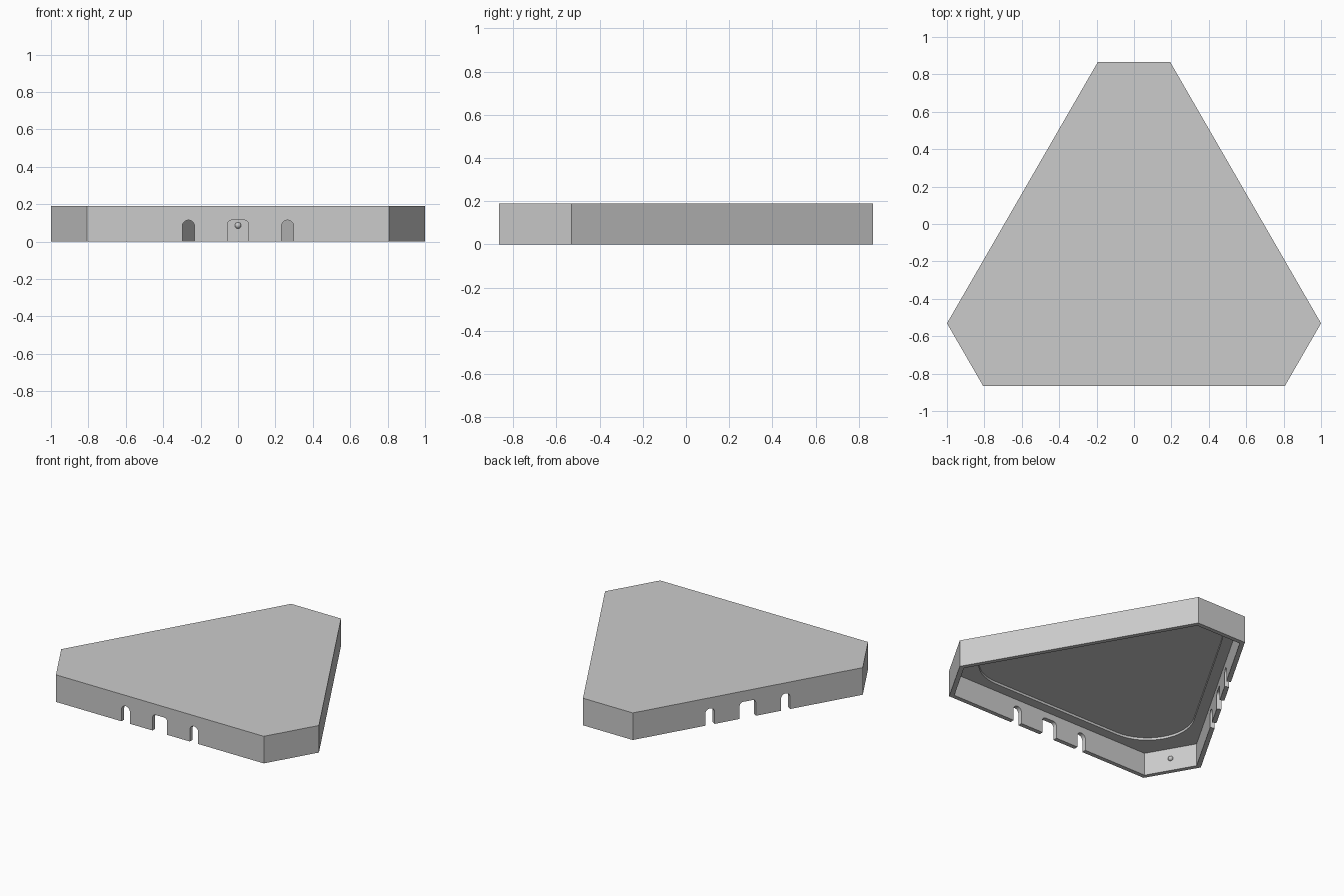
import bpy, bmesh, math
from mathutils import Matrix, Vector

cube = bpy.data.objects.get("Cube")
if cube:
    bpy.data.objects.remove(cube, do_unlink=True)

HEIGHT, WALL = 0.19, 0.03
LONG, SHORT = 0.689, 1.043      # distance from centre to long and short sides
CENTRE = Matrix.Translation((0, -0.177, 0))

grey = bpy.data.materials.new("plain_grey")
grey.use_nodes = True
colour = (0.6, 0.6, 0.6, 1)
grey.diffuse_color = colour
grey.node_tree.nodes["Principled BSDF"].inputs["Base Color"].default_value = colour


def turn(k):
    return Matrix.Rotation(math.radians(120 * k), 4, "Z")


def prism(name, points, offset, matrix):
    """Extrude a closed outline of 3D points along the offset."""
    bm = bmesh.new()
    face = bm.faces.new([bm.verts.new(p) for p in points])
    made = bmesh.ops.extrude_face_region(bm, geom=[face])["geom"]
    top = [v for v in made if isinstance(v, bmesh.types.BMVert)]
    bmesh.ops.translate(bm, verts=top, vec=offset)
    bmesh.ops.recalc_face_normals(bm, faces=bm.faces)
    bmesh.ops.transform(bm, matrix=matrix, verts=bm.verts)
    mesh = bpy.data.meshes.new(name)
    bm.to_mesh(mesh)
    bm.free()
    mesh.materials.append(grey)
    obj = bpy.data.objects.new(name, mesh)
    bpy.context.collection.objects.link(obj)
    return obj


def cut(target, cutter):
    cutter.hide_render = True
    mod = target.modifiers.new("cut", "BOOLEAN")
    mod.operation, mod.solver, mod.object = "DIFFERENCE", "EXACT", cutter
    bpy.context.view_layer.objects.active = target
    bpy.ops.object.modifier_apply(modifier=mod.name)
    bpy.data.objects.remove(cutter, do_unlink=True)


def clipped_triangle(inset, z):
    d, e = LONG - inset, SHORT - inset
    half_short = (2 * d - e) / math.sqrt(3)
    half_long = math.sqrt(3) * d - 2 * half_short
    return [turn(k) @ Vector((x, -d, z)) for k in range(3) for x in (-half_long, half_long)]


def rounded_triangle(d, radius, z, steps=16):
    corner = 2 * (d - radius)
    pts = []
    for k in range(3):
        middle = math.radians(-30 + 120 * k)
        for i in range(steps + 1):
            a = middle + math.radians(120) * (i / steps - 0.5)
            pts.append(Vector((corner * math.cos(middle) + radius * math.cos(a),
                               corner * math.sin(middle) + radius * math.sin(a), z)))
    return pts


def notch_outline(x, half, top, radius, steps=8):
    """Upright opening with rounded upper corners."""
    y = -LONG - 0.05
    pts = [Vector((x - half, y, -0.05)), Vector((x + half, y, -0.05))]
    for side in (0, 1):
        cx = x + (half - radius) * (1 - 2 * side)
        for i in range(steps + 1):
            a = math.pi / 2 * (side + i / steps)
            p = Vector((cx + radius * math.cos(a), y, top - radius + radius * math.sin(a)))
            if (p - pts[-1]).length > 1e-4:
                pts.append(p)
    return pts


# Shell: hollow underneath, with a shallow rounded recess in the ceiling
cover = prism("cover_shell", clipped_triangle(0, 0), (0, 0, HEIGHT), CENTRE)
cut(cover, prism("cavity", clipped_triangle(WALL, -0.05), (0, 0, 0.21), CENTRE))
cut(cover, prism("recess", rounded_triangle(0.59, 0.3, 0.1), (0, 0, 0.077), CENTRE))

# Three openings in the front wall and in the right long wall
for k in (0, 2):
    for x, half, radius in ((-0.265, 0.0325, 0.0325), (0, 0.057, 0.025), (0.265, 0.0325, 0.0325)):
        outline = notch_outline(x, half, 0.115, radius)
        cut(cover, prism("notch", outline, (0, 0.15, 0), CENTRE @ turn(k)))

bpy.ops.object.select_all(action="DESELECT")
cover.select_set(True)
bpy.context.view_layer.objects.active = cover
bpy.ops.object.shade_smooth_by_angle(angle=math.radians(30))

# Small round stud on the inside of each short wall
for k, place in enumerate(("back", "right", "left")):
    pos = CENTRE @ turn(k) @ Vector((0, SHORT - WALL, 0.087))
    bpy.ops.mesh.primitive_uv_sphere_add(segments=20, ring_count=12, radius=0.017, location=pos)
    stud = bpy.context.object
    stud.name = place + "_stud"
    stud.data.materials.append(grey)
    bpy.ops.object.shade_smooth()
